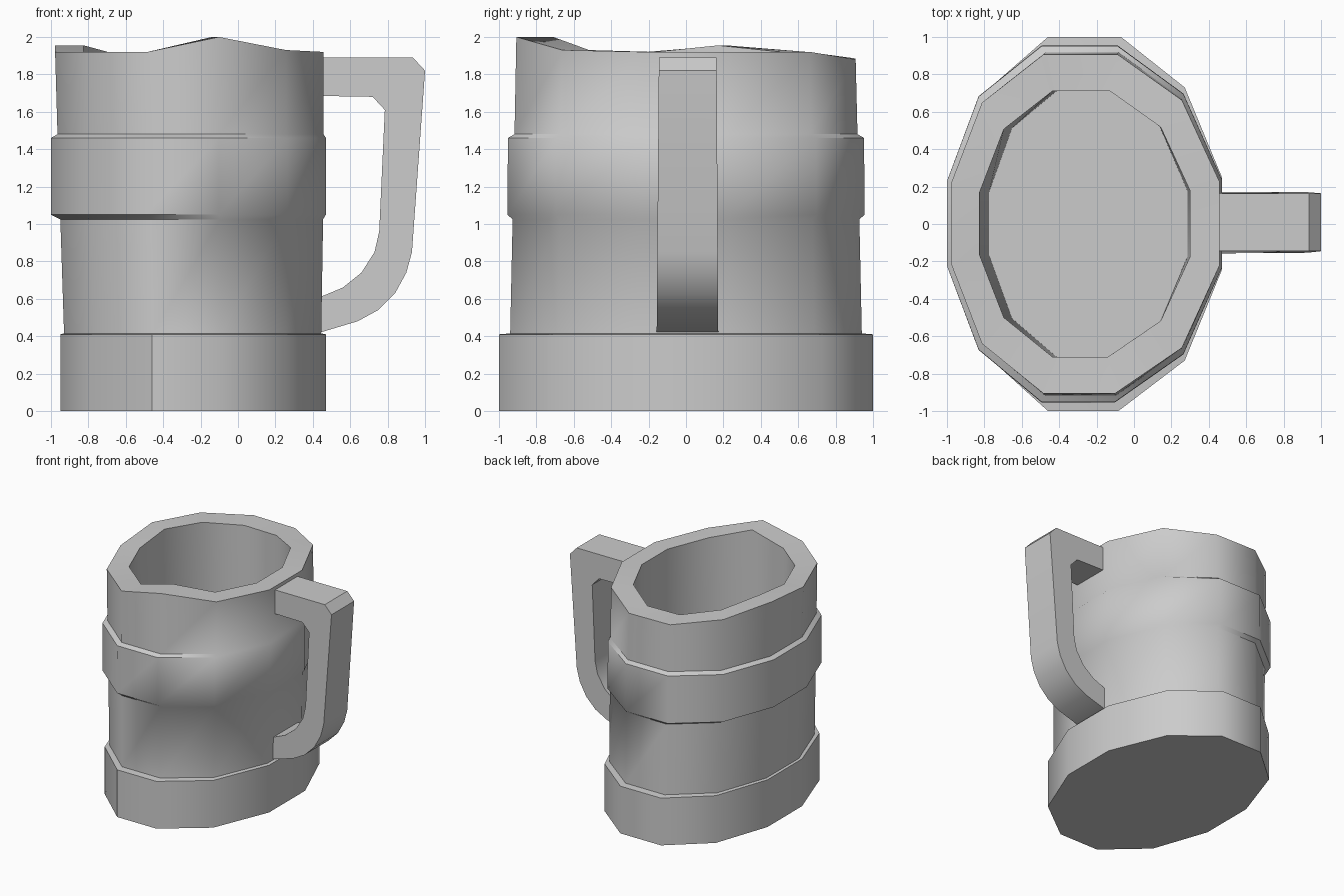
import bpy, bmesh, math

if "Cube" in bpy.data.objects:
    bpy.data.objects.remove(bpy.data.objects["Cube"])

# Twelve-sided oval outline, x normalised 0..1, y normalised -1..1
OVAL = [(1, -.245), (1, .25), (.86, .73), (.62, 1), (.345, 1), (.115, .715),
        (0, .24), (0, -.235), (.115, -.705), (.345, -1), (.61, -1), (.86, -.73)]
# Hand-hewn rim height at each side
RIM = [1.92, 1.92, 1.92, 1.88, 1.885, 1.92, 1.955, 1.92, 1.92, 1.92, 2.0, 1.93]


def finish(bm, name):
    bmesh.ops.recalc_face_normals(bm, faces=bm.faces)
    mesh = bpy.data.meshes.new(name)
    bm.to_mesh(mesh)
    bm.free()
    obj = bpy.data.objects.new(name, mesh)
    bpy.context.collection.objects.link(obj)
    bpy.ops.object.select_all(action='DESELECT')
    obj.select_set(True)
    bpy.context.view_layer.objects.active = obj
    bpy.ops.object.shade_smooth_by_angle(angle=math.radians(42))
    return obj


def loft(name, rings):
    """Each ring: left x, right x, half depth, height (number or per-side list)."""
    bm = bmesh.new()
    loops = []
    for x0, x1, hy, z in rings:
        zs = z if isinstance(z, list) else [z] * 12
        loops.append([bm.verts.new((x0 + (x1 - x0) * u, hy * v, h))
                      for (u, v), h in zip(OVAL, zs)])
    for a, b in zip(loops, loops[1:]):
        for i in range(12):
            j = (i + 1) % 12
            bm.faces.new((a[i], a[j], b[j], b[i]))
    bm.faces.new(loops[0])
    bm.faces.new(loops[-1])
    return finish(bm, name)


# Mug: base band, lower wall, middle band, upper wall, rim, hollow inside
loft("mug_body", [
    (-.95, .47, 1.0, 0), (-.95, .47, 1.0, .41),
    (-.93, .445, .94, .415), (-.95, .455, .927, 1.025),
    (-1.0, .47, .955, 1.05), (-1.0, .47, .952, 1.46),
    (-.965, .457, .917, 1.48), (-.978, .457, .907, RIM),
    (-.825, .30, .71, RIM), (-.775, .285, .715, .35)])

# Handle: side profile extruded across the depth
PROFILE = [(.40, .415), (.44, .42), (.64, .48), (.75, .54), (.84, .63), (.90, .74),
           (.93, .85), (1.0, 1.82), (.935, 1.89), (.42, 1.89), (.42, 1.685),
           (.72, 1.68), (.785, 1.61), (.755, .96), (.73, .85), (.66, .74),
           (.56, .66), (.44, .61), (.40, .60)]
bm = bmesh.new()
front = [bm.verts.new((x, -.16 + .008 * z, z)) for x, z in PROFILE]
back = [bm.verts.new((x, .175 - .006 * z, z)) for x, z in PROFILE]
bm.faces.new(front)
bm.faces.new(back[::-1])
for i in range(len(PROFILE)):
    j = (i + 1) % len(PROFILE)
    bm.faces.new((front[i], back[i], back[j], front[j]))
# Sharp top corners stay flat-faced, the lower curve is shaded smooth
finish(bm, "handle")
bpy.ops.object.shade_smooth_by_angle(angle=math.radians(28))
